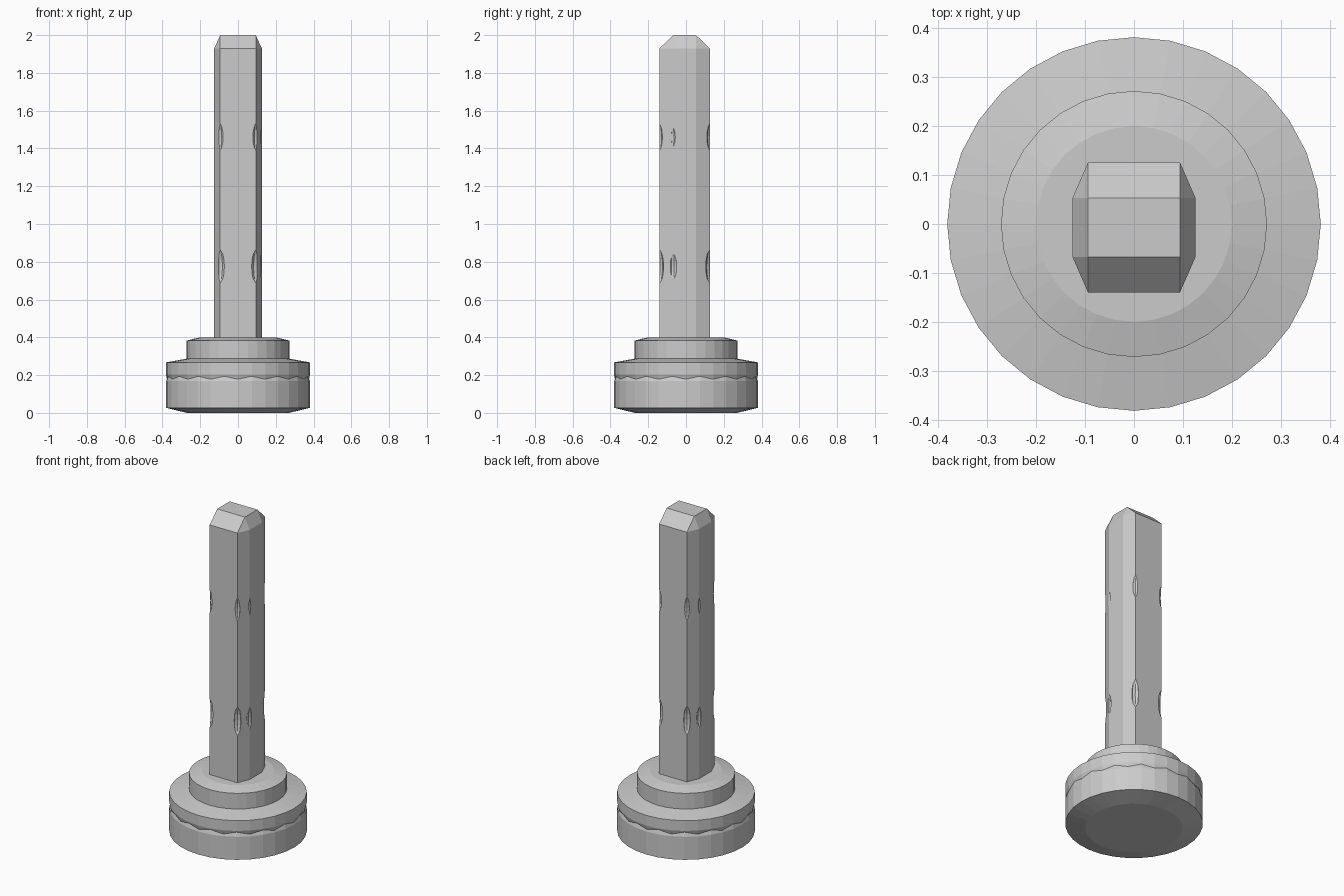
import bpy, bmesh, math

if "Cube" in bpy.data.objects:
    bpy.data.objects.remove(bpy.data.objects["Cube"])

SIDES = 32


def to_object(bm, name):
    bmesh.ops.recalc_face_normals(bm, faces=bm.faces[:])
    mesh = bpy.data.meshes.new(name)
    bm.to_mesh(mesh)
    bm.free()
    ob = bpy.data.objects.new(name, mesh)
    bpy.context.collection.objects.link(ob)
    return ob


# Round stepped base, with a faint wavy groove (third value = zigzag in z)
profile = [(0.27, 0, 0), (0.382, 0.027, 0), (0.382, 0.168, 0),
           (0.376, 0.186, 0.008), (0.382, 0.204, 0), (0.382, 0.267, 0),
           (0.272, 0.287, 0), (0.272, 0.383, 0), (0.2, 0.4, 0)]
bm = bmesh.new()
rings = []
for r, z, wave in profile:
    ring = []
    for i in range(SIDES):
        a = 2 * math.pi * i / SIDES
        ring.append(bm.verts.new((r * math.cos(a), r * math.sin(a),
                                  z + (wave if i % 2 else -wave))))
    rings.append(ring)
for lo, hi in zip(rings, rings[1:]):
    for i in range(SIDES):
        j = (i + 1) % SIDES
        bm.faces.new((lo[i], lo[j], hi[j], hi[i]))
bm.faces.new(rings[0][::-1])
bm.faces.new(rings[-1])
to_object(bm, "base")

# Eight-sided shaft with a chamfered top
CY = -0.007
corners = [(sx * x, CY + sy * y) for x, y in ((0.094, 0.133), (0.126, 0.06))
           for sx in (-1, 1) for sy in (-1, 1)]
bm = bmesh.new()
for x, y in corners:
    for z in (0.385, 1.93):
        bm.verts.new((x, y, z))
for sx in (-1, 1):
    for sy in (-1, 1):
        bm.verts.new((sx * 0.094, CY + sy * 0.06, 2.0))
bmesh.ops.convex_hull(bm, input=bm.verts[:])
bmesh.ops.dissolve_limit(bm, angle_limit=0.02, verts=bm.verts[:], edges=bm.edges[:])
shaft = to_object(bm, "shaft")

# Small notches worn into the shaft's vertical edges
bm = bmesh.new()
for z, width, height in ((1.46, 0.022, 0.078), (0.775, 0.029, 0.092)):
    spots = [(x * 1.06, CY + (y - CY) * 1.05, 1.0) for x, y in corners[:4]]
    spots += [(0.138, -0.07, 0.85), (-0.138, 0.056, 0.85)]
    for x, y, k in spots:
        new = bmesh.ops.create_uvsphere(bm, u_segments=10, v_segments=8, radius=1)["verts"]
        bmesh.ops.scale(bm, vec=(width * k, width * k, height * k), verts=new)
        bmesh.ops.translate(bm, vec=(x, y, z), verts=new)
cutter = to_object(bm, "notch_cutter")
cutter.hide_render = True
cutter.hide_viewport = False
cutter.display_type = 'WIRE'
mod = shaft.modifiers.new("notches", 'BOOLEAN')
mod.operation = 'DIFFERENCE'
mod.solver = 'EXACT'
mod.use_self = True
mod.object = cutter
